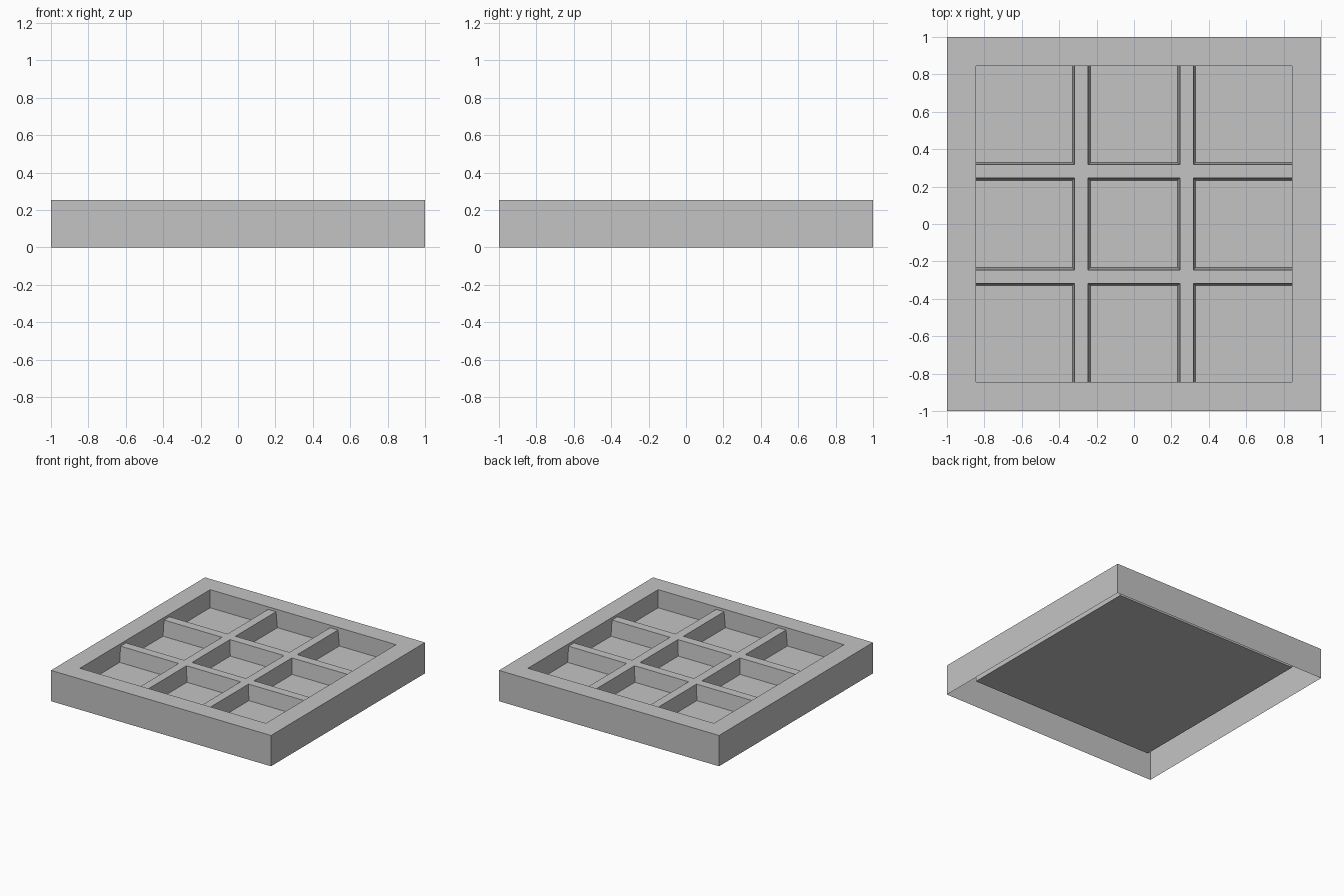
import bpy
import bmesh

cube = bpy.data.objects.get("Cube")
if cube:
    bpy.data.objects.remove(cube, do_unlink=True)

OUTER, INNER = 1.0, 0.845          # half sizes of the tray and its well
TOP, FLOOR, BAR_TOP = 0.253, 0.104, 0.232
BAR = INNER / 3                    # distance of each bar from the middle
BAR_HALF_TOP, BAR_HALF_BASE = 0.036, 0.048

grey = bpy.data.materials.new("plain grey")
grey.use_nodes = True
colour = (0.55, 0.55, 0.55, 1)
grey.diffuse_color = colour
grey.node_tree.nodes["Principled BSDF"].inputs["Base Color"].default_value = colour


def make_object(name, bm):
    mesh = bpy.data.meshes.new(name)
    bm.to_mesh(mesh)
    bm.free()
    mesh.materials.append(grey)
    obj = bpy.data.objects.new(name, mesh)
    bpy.context.collection.objects.link(obj)


def rectangle(bm, xs, ys, z):
    (x0, x1), (y0, y1) = xs, ys
    return [bm.verts.new((x, y, z)) for x, y in ((x0, y0), (x1, y0), (x1, y1), (x0, y1))]


def square(bm, half, z):
    return rectangle(bm, (-half, half), (-half, half), z)


# Tray: outer skirt open below, flat rim, sunken well and its floor
bm = bmesh.new()
rings = [square(bm, h, z) for h, z in ((OUTER, 0), (OUTER, TOP), (INNER, TOP), (INNER, FLOOR))]
for low, high in zip(rings, rings[1:]):
    for i in range(4):
        j = (i + 1) % 4
        bm.faces.new((low[i], low[j], high[j], high[i]))
bm.faces.new(rings[-1])
make_object("tray", bm)


def spans(half_bar):
    """The three open gaps between the well sides and the bars."""
    inside, outside = BAR - half_bar, BAR + half_bar
    return [(-INNER, -outside), (-inside, inside), (outside, INNER)]


# Divider grid: crossing bars with sloping sides, butted against the well
bm = bmesh.new()
tops, bases = spans(BAR_HALF_TOP), spans(BAR_HALF_BASE)
cuts = [c for span in tops for c in span]
for i in range(5):
    for j in range(5):
        if i % 2 or j % 2:
            bm.faces.new(rectangle(bm, cuts[i:i + 2], cuts[j:j + 2], BAR_TOP))
for i in range(3):
    for j in range(3):
        upper = rectangle(bm, tops[i], tops[j], BAR_TOP)
        lower = rectangle(bm, bases[i], bases[j], FLOOR)
        on_border = (j == 0, i == 2, j == 2, i == 0)
        for k in range(4):
            if not on_border[k]:
                n = (k + 1) % 4
                bm.faces.new((upper[k], upper[n], lower[n], lower[k]))
loose = [v for v in bm.verts if not v.link_faces]
bmesh.ops.delete(bm, geom=loose, context='VERTS')
bmesh.ops.remove_doubles(bm, verts=bm.verts, dist=0.0001)
bmesh.ops.recalc_face_normals(bm, faces=bm.faces)
if max(bm.faces, key=lambda f: f.calc_center_median().z).normal.z < 0:
    bmesh.ops.reverse_faces(bm, faces=bm.faces)
make_object("divider_grid", bm)
